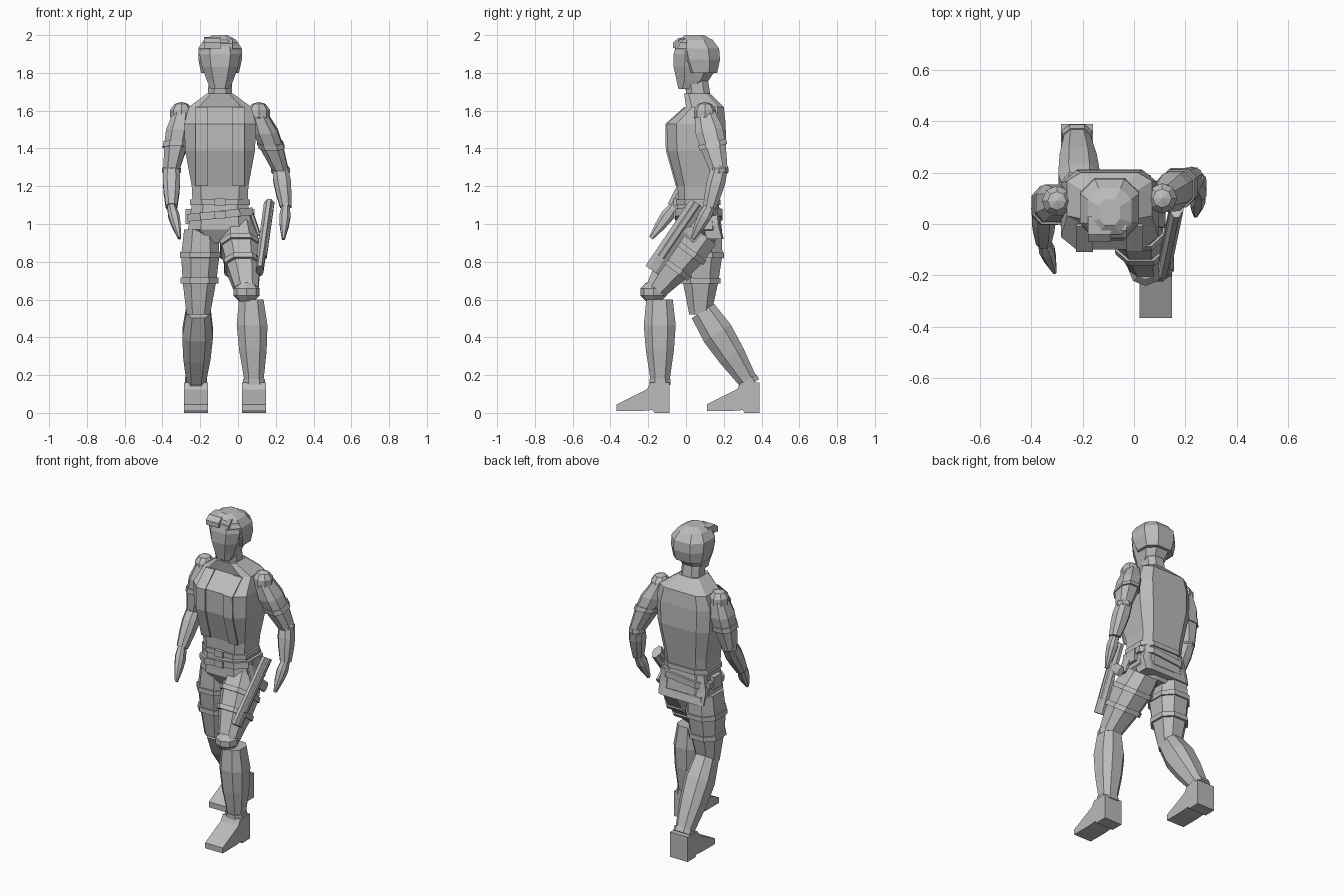
import bpy, bmesh
from math import sin, cos, pi, atan2
from mathutils import Vector

default_cube = bpy.data.objects.get("Cube")
if default_cube:
    bpy.data.objects.remove(default_cube, do_unlink=True)

tone = (.5, .5, .5, 1)
grey = bpy.data.materials.new("plain_grey")
grey.use_nodes = True
grey.diffuse_color = tone
grey.node_tree.nodes["Principled BSDF"].inputs["Base Color"].default_value = tone

BODY_X = -.095


def finish(name, bm):
    """Turn a bmesh into a flat-shaded grey object."""
    bmesh.ops.recalc_face_normals(bm, faces=bm.faces)
    mesh = bpy.data.meshes.new(name)
    bm.to_mesh(mesh)
    bm.free()
    mesh.materials.append(grey)
    part = bpy.data.objects.new(name, mesh)
    bpy.context.collection.objects.link(part)
    return part


def skin(name, loops):
    """Bridge matching loops of points and cap both ends."""
    bm = bmesh.new()
    loops = [[bm.verts.new(point) for point in loop] for loop in loops]
    for low, high in zip(loops, loops[1:]):
        for i in range(len(low)):
            bm.faces.new((low[i - 1], low[i], high[i], high[i - 1]))
    bm.faces.new(loops[0])
    bm.faces.new(loops[-1])
    return finish(name, bm)


def octagon(centre, width, depth, tilt=0, flat=.5):
    """Eight-sided section; flat sets how boxy its corners are."""
    quarter = [(1, flat), (flat, 1)]
    corners = quarter + [(-u, v) for u, v in reversed(quarter)]
    corners += [(-u, -v) for u, v in corners]
    return [centre + Vector((u * width, v * depth * cos(tilt), v * depth * sin(tilt)))
            for u, v in corners]


def stack(name, rows, flat=.5):
    """Upright body part from rows of (height, half width, middle y, half depth)."""
    return skin(name, [octagon(Vector((BODY_X, y, z)), width, depth, 0, flat)
                       for z, width, y, depth in rows])


def lean(start, end):
    along = start - end
    return atan2(-along.y, along.z)


def limb(name, start, end, first, last, bulge=0):
    """Tapering segment between two joints, swelling towards its upper third."""
    start, end, first, last = map(Vector, (start, end, first, last))
    steps = (0, .3, .6, 1) if bulge else (0, 1)
    loops = []
    for f in steps:
        width, depth = first.lerp(last, f) + Vector((1, 1)) * bulge * sin(pi * f ** .7)
        loops.append(octagon(start.lerp(end, f), width, depth, lean(start, end)))
    return skin(name, loops)


def strap(name, start, end, f, width, depth, height=.03):
    """Band wrapped square to the segment between two joints."""
    start, end = Vector(start), Vector(end)
    half = (end - start).normalized() * height / 2
    middle = start.lerp(end, f)
    limb(name, middle - half, middle + half, (width, depth), (width, depth))


def ball(name, centre, radius, squash=1):
    bm = bmesh.new()
    bmesh.ops.create_uvsphere(bm, u_segments=8, v_segments=5, radius=radius)
    for vert in bm.verts:
        vert.co.z *= squash
        vert.co += Vector(centre)
    return finish(name, bm)


def prism(name, profile, left, right):
    """Side profile of (y, z) points extruded across x."""
    return skin(name, [[(x, y, z) for y, z in profile] for x in (left, right)])


def box(name, centre, size):
    x, y, z = centre
    width, depth, height = (s / 2 for s in size)
    profile = [(y + i * depth, z + j * height) for i, j in ((-1, -1), (1, -1), (1, 1), (-1, 1))]
    return prism(name, profile, x - width, x + width)


# Torso and neck
torso_rows = [(1.1, .145, .065, .105), (1.2, .15, .07, .115), (1.39, .185, .057, .155),
              (1.53, .19, .055, .155), (1.62, .165, .1, .1), (1.69, .07, .06, .07)]
stack("torso", torso_rows, flat=.68)
limb("neck", (BODY_X, .07, 1.64), (BODY_X, .05, 1.8), (.065, .065), (.06, .06))

# Open vest fronts: thin plates following the chest
chest = [(y - depth, z) for z, width, y, depth in torso_rows[1:5]]
plate = [(y - .009, z) for y, z in chest] + chest[::-1]
for side, direction in (("left", 1), ("right", -1)):
    prism(side + "_vest_front", plate, BODY_X + direction * .065, BODY_X + direction * .13)

# Head narrowing to the chin, with a cap of hair and a swept fringe
stack("head", [(1.715, .05, 0, .04), (1.76, .07, .035, .085), (1.83, .095, .05, .115),
               (1.9, .11, .055, .12), (1.96, .095, .05, .1), (1.99, .05, .045, .06)])
stack("hair", [(1.8, .1, .08, .085), (1.87, .115, .07, .11), (1.93, .115, .06, .115),
               (1.975, .085, .05, .09), (2, .04, .045, .05)])
fringe = [(-.07, 1.93), (.03, 1.94), (.03, 1.99), (-.04, 1.985), (-.07, 1.96)]
prism("hair_fringe", fringe, -.18, -.09)
prism("hair_fringe_side", [(y + .015, z - .005) for y, z in fringe], -.09, -.03)

# Pelvis with two belts, the lower one slung to one side
stack("pelvis", [(.9, .08, .07, .08), (.97, .17, .07, .12), (1.1, .15, .065, .11)], flat=.6)
stack("upper_belt", [(1.1, .158, .065, .118), (1.13, .158, .065, .118)], flat=.6)
lower_belt = skin("lower_belt", [octagon(Vector((0, 0, z)), .175, .125, 0, .6)
                                 for z in (-.02, .02)])
lower_belt.location = (BODY_X, .068, 1.05)
lower_belt.rotation_euler.y = -.1
for name, z in (("upper_buckle", 1.115), ("lower_buckle", 1.05)):
    box(name, (BODY_X, -.055, z), (.06, .02, .04))

# Flared coat tail and belt pouches
stack("coat_tail", [(.92, .16, .15, .05), (1, .165, .13, .05), (1.1, .145, .125, .045)], flat=.8)
for side, direction in (("left", 1), ("right", -1)):
    box(side + "_belt_pouch", (BODY_X + direction * .165, .07, 1.04), (.035, .08, .08))

# Legs: joints, then thigh, knee and calf; the shoes share one side profile
legs = {"left": ((0, .07, .96), (.045, -.16, .65), (.07, -.14, .6), (.085, -.137, .15)),
        "right": ((-.195, .08, .97), (-.21, .075, .52), (-.21, .09, .54), (-.222, .34, .15))}
shoe = [(-.23, .01), (-.23, .045), (-.07, .125), (-.05, .16), (.05, .16), (.05, 0), (-.03, 0),
        (-.04, .015), (-.1, .01)]
for side, (hip, knee, shin, ankle) in legs.items():
    limb(side + "_thigh", hip, knee, (.09, .11), (.062, .058), .02)
    limb(side + "_calf", shin, ankle, (.065, .07), (.048, .047), .022)
    strap(side + "_thigh_strap_upper", hip, knee, .3, .108, .122)
    strap(side + "_thigh_strap_lower", hip, knee, .6, .1, .106)
    strap(side + "_ankle_cuff", shin, ankle, .97, .058, .056)
    x, y, z = ankle
    prism(side + "_shoe", [(y + along, up) for along, up in shoe], x - .063, x + .063)
ball("left_knee", (.045, -.172, .64), .073, .8)

# Arms: shoulder, elbow, wrist and fingertip joints
arms = {"right": ((-.3, .09, 1.585), (-.352, .06, 1.285), (-.352, -.065, 1.09),
                  (-.31, -.185, .925)),
        "left": ((.11, .1, 1.585), (.225, .175, 1.285), (.252, .125, 1.09), (.24, .035, .92))}
for side, (shoulder, elbow, wrist, tip) in arms.items():
    ball(side + "_shoulder", shoulder, .062)
    ball(side + "_elbow", elbow, .052, .75)
    limb(side + "_upper_arm", shoulder, elbow, (.045, .055), (.042, .046), .022)
    strap(side + "_sleeve_hem", shoulder, elbow, .55, .068, .076)
    limb(side + "_forearm", elbow, wrist, (.042, .044), (.03, .035), .008)
    limb(side + "_hand", wrist, tip, (.022, .028), (.008, .012), .012)

# Holster slung along the front thigh
top, bottom = (.165, .06, 1.11), (.115, -.18, .755)
limb("holster", top, bottom, (.02, .042), (.02, .042))
limb("holster_rim", top, Vector(top).lerp(Vector(bottom), .8), (.027, .025), (.027, .025))
limb("grip", (.15, -.02, .99), (.15, .06, .92), (.015, .03), (.015, .03))
limb("holster_hanger", (.07, .03, 1.06), (.11, .02, .94), (.012, .035), (.012, .035))
